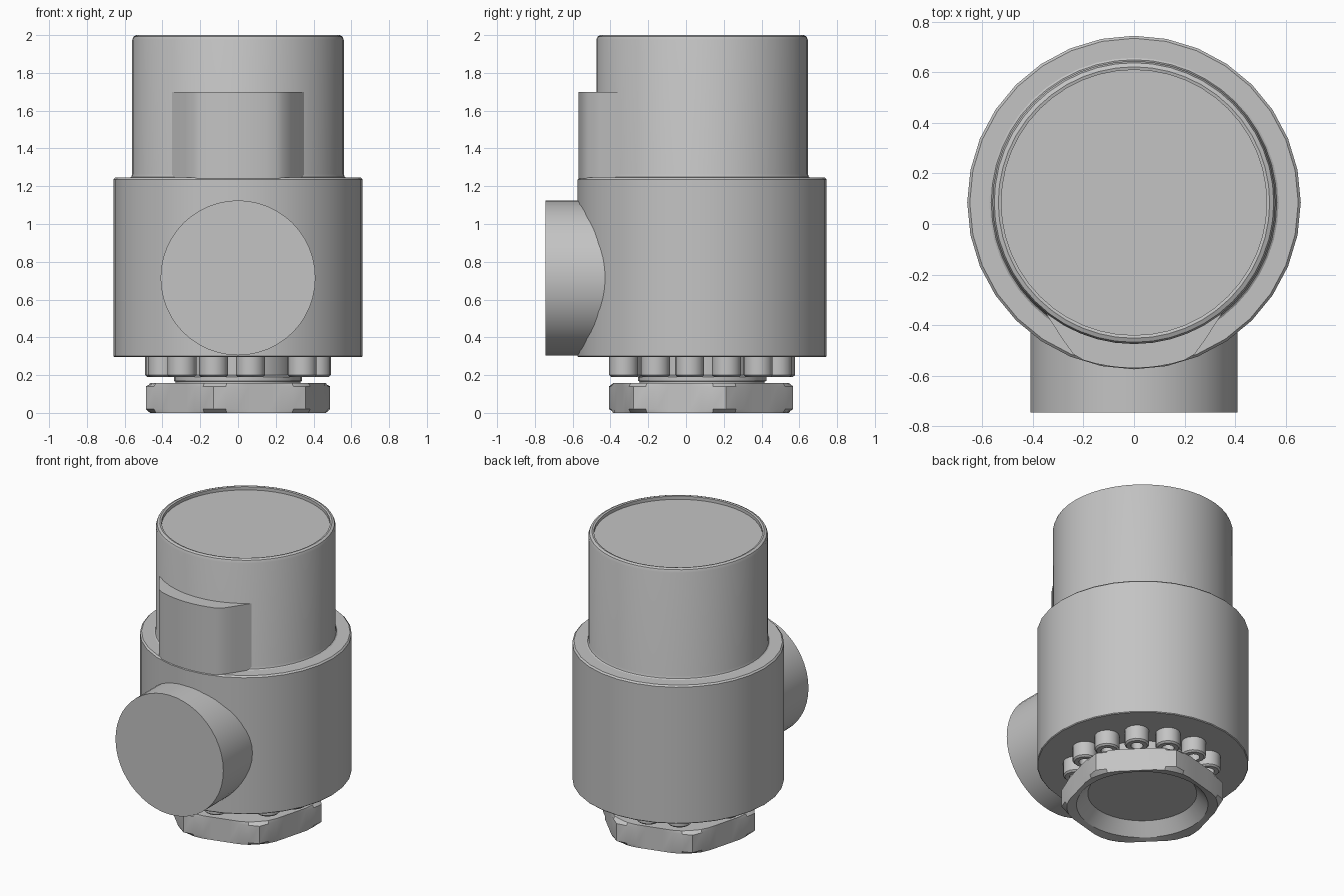
import bpy, bmesh, math
from mathutils import Matrix

if "Cube" in bpy.data.objects:
    bpy.data.objects.remove(bpy.data.objects["Cube"])

grey = bpy.data.materials.new("plain grey")
grey.use_nodes = True
COLOUR = (0.55, 0.55, 0.55, 1)
grey.diffuse_color = COLOUR
grey.node_tree.nodes["Principled BSDF"].inputs["Base Color"].default_value = COLOUR

CY = 0.085  # y of the main vertical axis


def finish(name, bm, angle=30):
    bmesh.ops.recalc_face_normals(bm, faces=bm.faces)
    mesh = bpy.data.meshes.new(name)
    bm.to_mesh(mesh)
    bm.free()
    obj = bpy.data.objects.new(name, mesh)
    bpy.context.collection.objects.link(obj)
    mesh.materials.append(grey)
    bpy.ops.object.select_all(action='DESELECT')
    obj.select_set(True)
    bpy.context.view_layer.objects.active = obj
    bpy.ops.object.shade_smooth_by_angle(angle=math.radians(angle))
    return obj


def lathe(name, profile, x=0, y=CY, sides=32):
    """Closed solid of revolution from (radius, z) points, capped at both ends."""
    bm = bmesh.new()
    rings = []
    for r, z in profile:
        rings.append([bm.verts.new((x + r * math.cos(a), y + r * math.sin(a), z))
                      for a in (2 * math.pi * i / sides for i in range(sides))])
    for low, high in zip(rings, rings[1:]):
        for i in range(sides):
            j = (i + 1) % sides
            bm.faces.new((low[i], low[j], high[j], high[i]))
    bm.faces.new(rings[0])
    bm.faces.new(rings[-1])
    return finish(name, bm)


# Main housing
lathe("housing", [(0.655, 0.295), (0.66, 0.3), (0.66, 1.235), (0.65, 1.245)])

# Upper cylinder: filleted foot, rounded rim and shallow recessed lid
lathe("upper_cylinder", [(0.58, 1.24), (0.565, 1.25), (0.56, 1.265), (0.56, 1.975),
                         (0.553, 1.993), (0.537, 2.0), (0.525, 1.997), (0.525, 1.975)], sides=48)

# Raised pad on the front of the upper cylinder
outline = []
for i in range(9):
    x = -0.2 + 0.05 * i
    outline.append((x, CY - math.sqrt(0.655 ** 2 - x * x)))
outline = ([(-0.35, -0.352), (-0.28, -0.46), (-0.24, -0.515)] + outline
           + [(0.24, -0.515), (0.28, -0.46), (0.35, -0.352), (0.3, -0.2), (-0.3, -0.2)])
bm = bmesh.new()
face = bm.faces.new([bm.verts.new((x, y, 1.24)) for x, y in outline])
top = bmesh.ops.extrude_face_region(bm, geom=[face])
bmesh.ops.translate(bm, vec=(0, 0, 0.46),
                    verts=[v for v in top["geom"] if isinstance(v, bmesh.types.BMVert)])
finish("front_pad", bm)

# Side port pointing forward
bm = bmesh.new()
bmesh.ops.create_cone(bm, cap_ends=True, segments=48, radius1=0.41, radius2=0.41, depth=0.645,
                      matrix=Matrix.Translation((0, -0.4225, 0.715)) @ Matrix.Rotation(math.pi / 2, 4, 'X'))
finish("front_port", bm)

# Neck between housing and nut
lathe("neck", [(0.33, 0.12), (0.33, 0.165), (0.34, 0.17), (0.34, 0.19), (0.3, 0.2), (0.3, 0.3)])

# Socket-head bolts, in two arcs with a gap on either side
angles = [171 + 27 * i for i in range(5)] + [324 + 27 * i for i in range(7)]
for n, degrees in enumerate(angles):
    a = math.radians(degrees)
    lathe(f"bolt_{n + 1}", [(0.038, 0.235), (0.038, 0.19), (0.066, 0.19), (0.077, 0.2), (0.077, 0.3)],
          0.42 * math.cos(a), CY + 0.42 * math.sin(a), 16)

# Hexagonal nut with chamfered corners and a shallow bore underneath
bm = bmesh.new()
SIDES, STEPS = 6, 8
COUNT = SIDES * STEPS


def nut_ring(limit, z):
    """Hexagon outline clipped to a circle of the given radius."""
    verts = []
    for i in range(COUNT):
        a = 2 * math.pi * i / COUNT
        off = (a % (math.pi / 3)) - math.pi / 6
        r = min(0.445 / math.cos(off), limit)
        b = a + math.radians(15)
        verts.append(bm.verts.new((r * math.cos(b), CY - 0.005 + r * math.sin(b), z)))
    return verts


rings = [nut_ring(*p) for p in ((0.34, 0.09), (0.41, 0.01), (0.47, 0.0), (0.505, 0.02),
                                (0.505, 0.14), (0.47, 0.157), (0.3, 0.157))]
for low, high in zip(rings, rings[1:]):
    for i in range(COUNT):
        j = (i + 1) % COUNT
        bm.faces.new((low[i], low[j], high[j], high[i]))
bm.faces.new(rings[0])
bm.faces.new(rings[-1])
finish("hex_nut", bm, 20)
